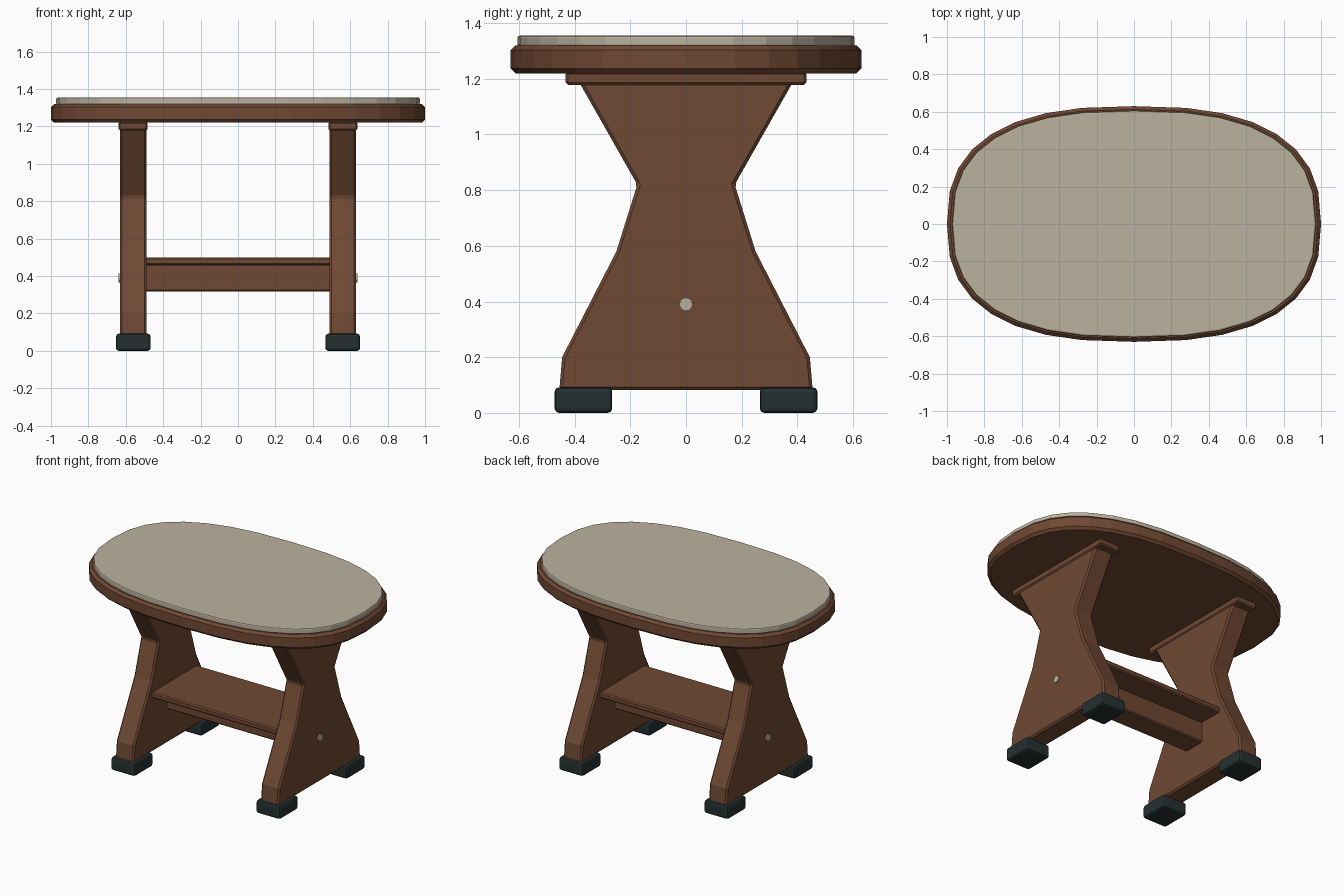
import bpy, bmesh, math
from mathutils import Vector

if "Cube" in bpy.data.objects:
    bpy.data.objects.remove(bpy.data.objects["Cube"])


def material(name, col):
    m = bpy.data.materials.new(name)
    m.diffuse_color = (*col, 1)
    m.use_nodes = True
    m.node_tree.nodes["Principled BSDF"].inputs["Base Color"].default_value = m.diffuse_color
    return m


WOOD = material("brown wood", (0.162, 0.066, 0.033))
CREAM = material("cream pad", (0.50, 0.445, 0.345))
RUBBER = material("dark rubber", (0.018, 0.030, 0.030))


def prism(name, base, offset, mat, bevel=0.0, segments=1):
    """Extrude a closed outline of 3D points along an offset, then bevel it."""
    bm = bmesh.new()
    face = bm.faces.new([bm.verts.new(p) for p in base])
    ext = bmesh.ops.extrude_face_region(bm, geom=[face])
    new = [g for g in ext["geom"] if isinstance(g, bmesh.types.BMVert)]
    bmesh.ops.translate(bm, verts=new, vec=Vector(offset))
    bmesh.ops.recalc_face_normals(bm, faces=bm.faces)
    me = bpy.data.meshes.new(name)
    bm.to_mesh(me)
    bm.free()
    me.materials.append(mat)
    ob = bpy.data.objects.new(name, me)
    bpy.context.collection.objects.link(ob)
    if bevel:
        mod = ob.modifiers.new("Bevel", "BEVEL")
        mod.width = bevel
        mod.segments = segments
        mod.limit_method = 'ANGLE'
        mod.angle_limit = math.radians(35)
    return ob


def box(name, lo, hi, mat, bevel=0.0, segments=1):
    (x0, y0, z0), (x1, y1, z1) = lo, hi
    base = [(x0, y0, z0), (x1, y0, z0), (x1, y1, z0), (x0, y1, z0)]
    return prism(name, base, (0, 0, z1 - z0), mat, bevel, segments)


def oval(rx, ry, z, n=32, p=0.78):
    """Superellipse outline."""
    pts = []
    for i in range(n):
        a = 2 * math.pi * i / n
        c, s = math.cos(a), math.sin(a)
        pts.append((math.copysign(abs(c) ** p, c) * rx,
                    math.copysign(abs(s) ** p, s) * ry, z))
    return pts


# Oval top board and thin pad
prism("top_board", oval(1.0, 0.63, 1.22), (0, 0, 0.1), WOOD, 0.017)
prism("seat_pad", oval(0.972, 0.606, 1.315), (0, 0, 0.04), CREAM, 0.008, 2)

# Waisted leg panels, with cleats, dowels and feet at both ends
half = [(0.455, 0.082), (0.445, 0.20), (0.25, 0.58), (0.175, 0.82), (0.385, 1.19)]
outline = half + [(-y, z) for y, z in reversed(half)]
for side, s in (("left", -1), ("right", 1)):
    prism(side + "_leg_panel", [(s * 0.49, y, z) for y, z in outline],
          (s * 0.14, 0, 0), WOOD, 0.011)
    x0, x1 = sorted((s * 0.483, s * 0.638))
    box(side + "_cleat", (x0, -0.432, 1.178), (x1, 0.432, 1.225), WOOD, 0.008)
    ring = [(s * 0.60, 0.024 * math.cos(k * math.pi / 6),
             0.39 + 0.024 * math.sin(k * math.pi / 6)) for k in range(12)]
    prism(side + "_dowel", ring, (s * 0.039, 0, 0), CREAM)
    for end, e in (("front", -1), ("back", 1)):
        fx0, fx1 = sorted((s * 0.467, s * 0.653))
        fy0, fy1 = sorted((e * 0.265, e * 0.472))
        box(f"{side}_{end}_foot", (fx0, fy0, 0), (fx1, fy1, 0.092),
            RUBBER, 0.016, 2)

# Shelf and the beam beneath it
box("shelf", (-0.50, -0.25, 0.46), (0.50, 0.25, 0.50), WOOD, 0.008)
box("stretcher_beam", (-0.50, -0.08, 0.318), (0.50, 0.08, 0.465), WOOD, 0.008)
